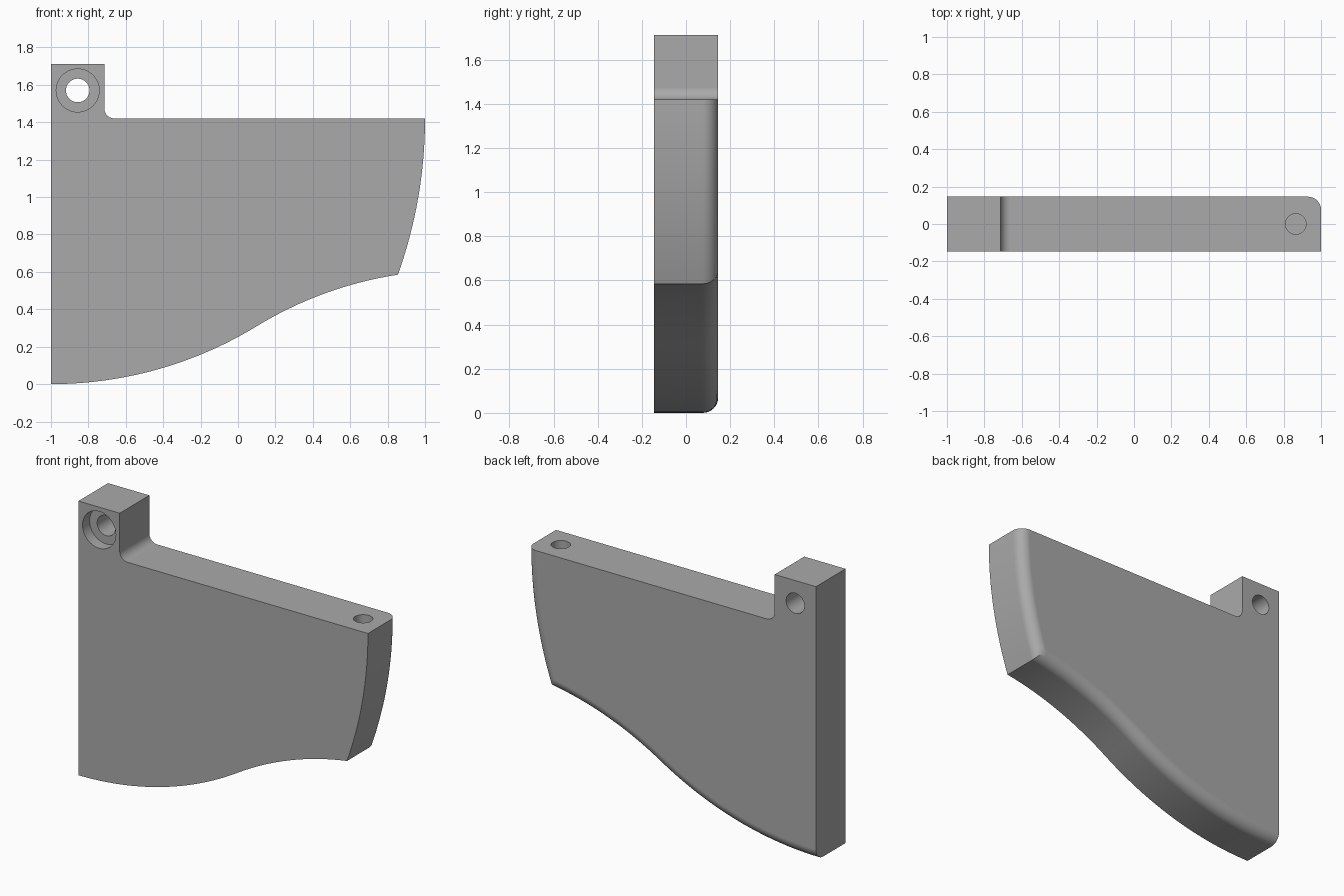
import bpy, bmesh, math
from mathutils import Vector

if "Cube" in bpy.data.objects:
    bpy.data.objects.remove(bpy.data.objects["Cube"], do_unlink=True)

HALF = 0.146       # half thickness
ROUND = 0.07       # radius of the rounded back edge
TOP = 1.42         # height of the long top edge

grey = bpy.data.materials.new("plain grey")
grey.use_nodes = True
grey.diffuse_color = (0.4, 0.4, 0.4, 1)
grey.node_tree.nodes["Principled BSDF"].inputs["Base Color"].default_value = (0.4, 0.4, 0.4, 1)


def arc(cx, cz, r, start, end, steps):
    """Points along a circular arc, angles in radians."""
    return [Vector((cx + r * math.cos(a), cz + r * math.sin(a)))
            for a in (start + (end - start) * i / steps for i in range(steps + 1))]


# Lower edge: a hollow arc running tangentially into a bulging arc
r1 = 2.11
turn = math.asin(1.1 / r1)
lower = arc(-1, r1, r1, -math.pi / 2, -math.pi / 2 + turn, 24)
join, corner = lower[-1], Vector((0.855, 0.585))
chord = corner - join
swing = 2 * (turn - math.atan2(chord.y, chord.x))
r2 = chord.length / (2 * math.sin(swing / 2))
centre = join + r2 * Vector((math.sin(turn), -math.cos(turn)))
lower += arc(*centre, r2, math.pi / 2 + turn, math.pi / 2 + turn - swing, 16)[1:]

# End edge: an arc that becomes vertical at the top
r3 = 2.476
end = arc(1 - r3, TOP, r3, -math.asin((TOP - corner.y) / r3), 0, 16)[1:]

# Top edge with the filleted mounting ear
fillet = arc(-0.66, TOP + 0.055, 0.055, -math.pi / 2, -math.pi, 10)
ear = [Vector((-0.715, 1.712)), Vector((-1, 1.712))]

outline = lower + end + fillet + ear
rounded = len(lower) + len(end) - 1    # number of outline edges that are rounded

# Extrude the outline and round its lower and end edges at the back
bm = bmesh.new()
front = [bm.verts.new((p.x, -HALF, p.y)) for p in outline]
back = [bm.verts.new((p.x, HALF, p.y)) for p in outline]
bm.faces.new(front)
bm.faces.new(back[::-1])
for i in range(len(outline)):
    j = (i + 1) % len(outline)
    bm.faces.new((front[i], back[i], back[j], front[j]))
bmesh.ops.recalc_face_normals(bm, faces=bm.faces[:])
edges = [bm.edges.get((back[i], back[i + 1])) for i in range(rounded)]
bmesh.ops.bevel(bm, geom=edges, offset=ROUND, offset_type='OFFSET',
                segments=8, profile=0.5, affect='EDGES')
mesh = bpy.data.meshes.new("bracket_plate")
bm.to_mesh(mesh)
bm.free()
mesh.materials.append(grey)
plate = bpy.data.objects.new("bracket_plate", mesh)
bpy.context.collection.objects.link(plate)


def drill(name, centre, radius, depth, along_y):
    """Cut a round hole in the plate."""
    bpy.ops.mesh.primitive_cylinder_add(
        vertices=48, radius=radius, depth=depth, location=centre,
        rotation=(math.pi / 2 if along_y else 0, 0, 0))
    cutter = bpy.context.object
    cutter.name = name
    cutter.hide_render = True
    cutter.data.materials.append(grey)
    cut = plate.modifiers.new(name, 'BOOLEAN')
    cut.operation = 'DIFFERENCE'
    cut.solver = 'EXACT'
    cut.object = cutter
    bpy.context.view_layer.objects.active = plate
    bpy.ops.object.modifier_apply(modifier=cut.name)
    bpy.data.objects.remove(cutter, do_unlink=True)


# Screw hole with counterbore in the ear, blind hole in the top edge
drill("screw_hole", (-0.857, 0, 1.57), 0.063, 1, True)
drill("counterbore", (-0.857, -HALF, 1.57), 0.115, 0.14, True)
drill("top_hole", (0.865, 0, TOP), 0.055, 0.6, False)

# Smooth the curves, keep flats flat
bpy.ops.object.select_all(action='DESELECT')
plate.select_set(True)
bpy.context.view_layer.objects.active = plate
bpy.ops.object.shade_smooth_by_angle(angle=math.radians(30))
weighted = plate.modifiers.new("even_shading", 'WEIGHTED_NORMAL')
weighted.keep_sharp = True
